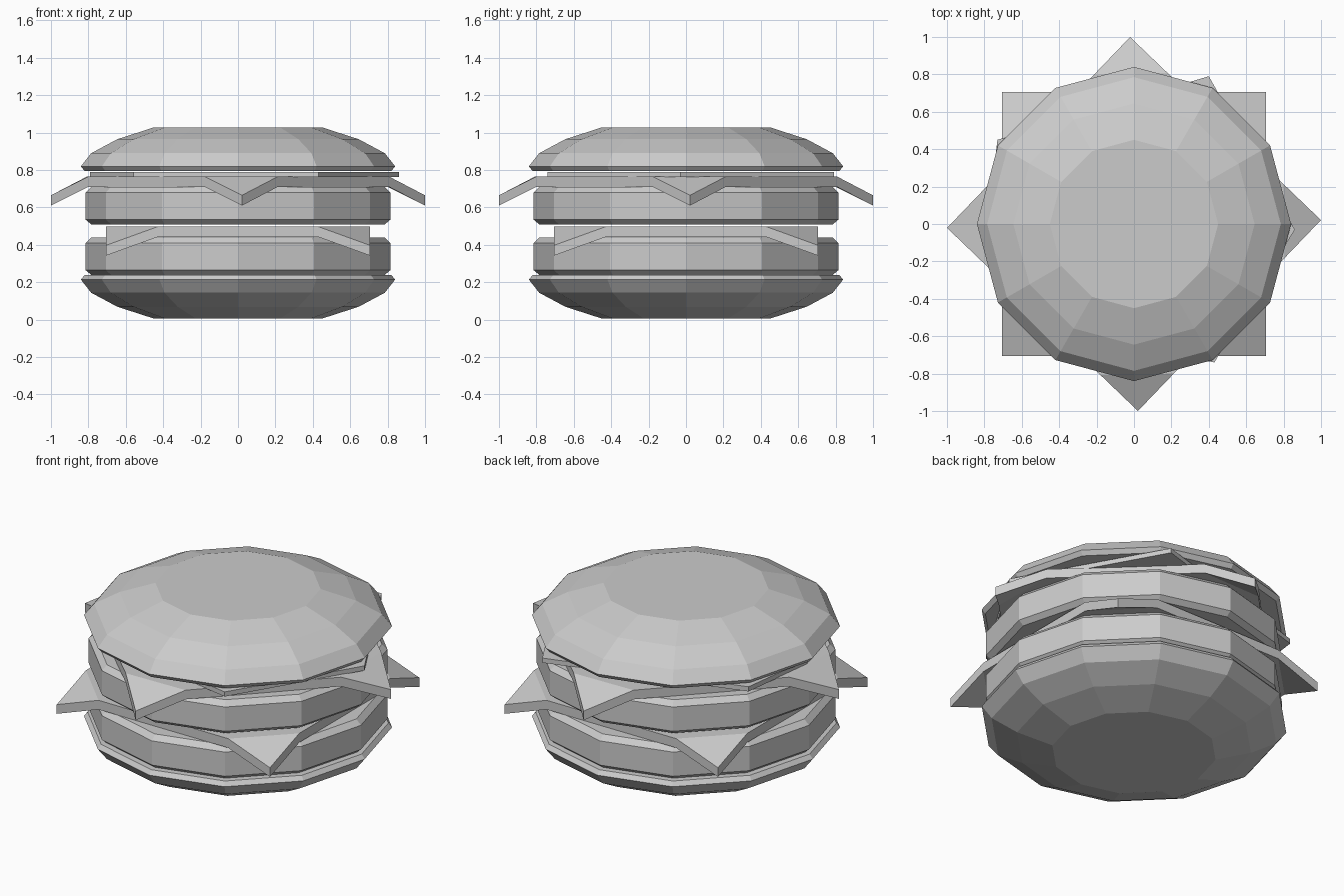
import bpy
from math import cos, sin, pi, radians

if "Cube" in bpy.data.objects:
    bpy.data.objects.remove(bpy.data.objects["Cube"])


def make_object(name, verts, faces):
    mesh = bpy.data.meshes.new(name)
    mesh.from_pydata(verts, [], faces)
    mesh.update()
    obj = bpy.data.objects.new(name, mesh)
    bpy.context.collection.objects.link(obj)
    return obj


def lathe(name, profile, sides=12):
    """Closed faceted solid from (radius, z) rings, bottom to top."""
    verts = [(r * cos(2 * pi * i / sides), r * sin(2 * pi * i / sides), z)
             for r, z in profile for i in range(sides)]
    faces = [tuple(reversed(range(sides)))]
    for k in range(len(profile) - 1):
        a, b = k * sides, (k + 1) * sides
        for i in range(sides):
            j = (i + 1) % sides
            faces.append((a + i, a + j, b + j, b + i))
    top = (len(profile) - 1) * sides
    faces.append(tuple(range(top, top + sides)))
    return make_object(name, verts, faces)


def slab(name, top_verts, top_faces, rim, thickness):
    """Sheet extruded straight down with closed edges."""
    n = len(top_verts)
    verts = top_verts + [(x, y, z - thickness) for x, y, z in top_verts]
    faces = list(top_faces)
    faces += [tuple(i + n for i in reversed(f)) for f in top_faces]
    for i, a in enumerate(rim):
        b = rim[(i + 1) % len(rim)]
        faces.append((b, a, a + n, b + n))
    return make_object(name, verts, faces)


def cheese(name, z, turn):
    """Square slice whose four corners fold down."""
    h, bend, drop = 0.707, 0.43, 0.10
    verts = []
    for q in range(4):
        a = radians(turn) + q * pi / 2
        for x, y, dz in ((h, bend, 0), (h, h, -drop), (bend, h, 0)):
            verts.append((x * cos(a) - y * sin(a), x * sin(a) + y * cos(a), z + dz))
    faces = [tuple(i for i in range(12) if i % 3 != 1)]
    faces += [(3 * q, 3 * q + 1, 3 * q + 2) for q in range(4)]
    return slab(name, verts, faces, list(range(12)), 0.055)


# Buns: the bottom one mirrors the top one
bun = [(0.82, 0.795), (0.84, 0.82), (0.785, 0.89), (0.645, 0.965), (0.45, 1.028)]
lathe("top_bun", bun)
lathe("bottom_bun", [(r, 1.034 - z) for r, z in reversed(bun)])

# Patties
for name, z in (("lower_patty", 0.24), ("upper_patty", 0.51)):
    lathe(name, [(0.785, z), (0.815, z + 0.025), (0.815, z + 0.17), (0.785, z + 0.2)])

# Cheese slices
cheese("lower_cheese", 0.497, 0)
cheese("upper_cheese", 0.765, 46.2)

# Thin uneven salad leaf under the top bun
leaf = [(0.86, -0.03), (0.4, 0.79), (-0.73, 0.45), (-0.79, -0.02), (-0.56, -0.56), (0.43, -0.74)]
slab("salad_leaf", [(x, y, 0.79) for x, y in leaf], [tuple(range(6))], list(range(6)), 0.028)
